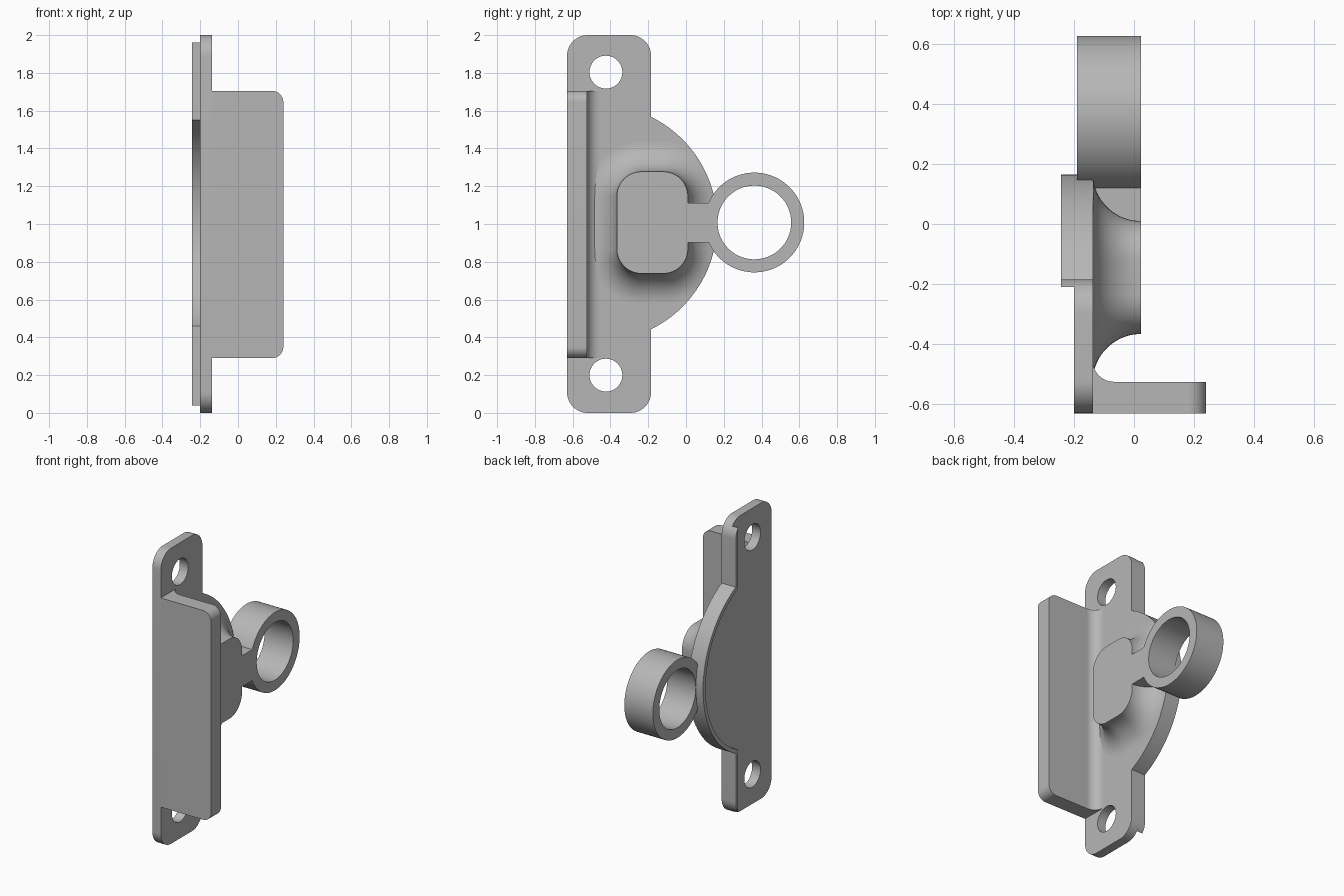
import bpy
import bmesh
from math import radians, degrees, acos, sin, cos, pi
from mathutils import Matrix, Vector

cube = bpy.data.objects.get("Cube")
if cube:
    bpy.data.objects.remove(cube, do_unlink=True)

metal = bpy.data.materials.new("plain grey metal")
metal.use_nodes = True
GREY = (0.47, 0.47, 0.47, 1)
metal.diffuse_color = GREY
metal.node_tree.nodes["Principled BSDF"].inputs["Base Color"].default_value = GREY

# Profile planes: local axes mapped to world
YZ = Matrix(((0, 0, 1, 0), (1, 0, 0, 0), (0, 1, 0, 0), (0, 0, 0, 1)))
XZ = Matrix.Rotation(pi / 2, 4, 'X')
XY = Matrix.Identity(4)


def arc(cx, cy, r, start, end, n=12):
    """Points along an arc, angles in degrees."""
    angles = [radians(start + (end - start) * i / n) for i in range(n + 1)]
    return [(cx + r * cos(a), cy + r * sin(a)) for a in angles]


def circle(cx, cy, r, n=64):
    return arc(cx, cy, r, 0, 360, n)[:-1]


def rounded(x0, x1, y0, y1, r, n=12):
    """Rounded rectangle, counter-clockwise."""
    return (arc(x1 - r, y0 + r, r, -90, 0, n) + arc(x1 - r, y1 - r, r, 0, 90, n)
            + arc(x0 + r, y1 - r, r, 90, 180, n) + arc(x0 + r, y0 + r, r, 180, 270, n))


def finish(name, mesh):
    mesh.materials.clear()
    mesh.materials.append(metal)
    mesh.shade_smooth()
    mesh.set_sharp_from_angle(angle=radians(32))
    obj = bpy.data.objects.new(name, mesh)
    bpy.context.collection.objects.link(obj)
    return obj


def prism(name, loops, low, high, plane):
    """Extrude an outline (with optional hole loops) between two depths."""
    curve = bpy.data.curves.new(name + " profile", 'CURVE')
    curve.dimensions = '2D'
    curve.fill_mode = 'BOTH'
    curve.extrude = (high - low) / 2
    for loop in loops:
        spline = curve.splines.new('POLY')
        spline.points.add(len(loop) - 1)
        for point, (u, v) in zip(spline.points, loop):
            point.co = (u, v, 0, 1)
        spline.use_cyclic_u = True
    temp = bpy.data.objects.new(name + " profile", curve)
    bpy.context.collection.objects.link(temp)
    graph = bpy.context.evaluated_depsgraph_get()
    mesh = bpy.data.meshes.new_from_object(temp.evaluated_get(graph))
    bpy.data.objects.remove(temp, do_unlink=True)
    mesh.transform(plane @ Matrix.Translation((0, 0, (low + high) / 2)))
    bm = bmesh.new()
    bm.from_mesh(mesh)
    bmesh.ops.remove_doubles(bm, verts=bm.verts, dist=0.0001)
    bmesh.ops.recalc_face_normals(bm, faces=bm.faces)
    bm.to_mesh(mesh)
    bm.free()
    return finish(name, mesh)


# Shared dimensions
BACK, FACE, TOP = -0.2, -0.137, 0.023
FRONT, EDGE, CORNER = -0.63, -0.185, 0.11
BULGE_Y, BULGE_R, MID = -0.462, 0.627, 1.005
sweep = degrees(acos((EDGE - BULGE_Y) / BULGE_R))
bulge = arc(BULGE_Y, MID, BULGE_R, -sweep, sweep, 48)

# Mounting plate with round bulge and two screw holes
c = CORNER
outline = (arc(EDGE - c, c, c, -90, 0) + bulge + arc(EDGE - c, 2 - c, c, 0, 90)
           + arc(FRONT + c, 2 - c, c, 90, 180) + arc(FRONT + c, c, c, 180, 270))
holes = [circle(-0.424, z, 0.087, 48) for z in (0.2, 1.804)]
prism("mounting_plate", [outline] + holes, BACK, FACE, YZ)

# Thin raised lip on the back, following the plate's rear edge
INNER, INNER_R = -0.21, 0.6
cut = degrees(acos((INNER - EDGE + c) / c))
inner_sweep = degrees(acos((INNER - BULGE_Y) / INNER_R))
lip = (arc(EDGE - c, c, c, -cut, 0) + bulge + arc(EDGE - c, 2 - c, c, 0, cut)
       + arc(BULGE_Y, MID, INNER_R, inner_sweep, -inner_sweep, 48))
prism("back_lip", [lip], -0.243, BACK, YZ)

# Front flange with rounded outer corners
z0, z1, r, tip = 0.29, 1.705, 0.06, 0.24
INSIDE = -0.525
flange = ([(BACK, z0)] + arc(tip - r, z0 + r, r, -90, 0)
          + arc(tip - r, z1 - r, r, 0, 90) + [(BACK, z1)])
prism("front_flange", [flange], -INSIDE, -FRONT, XZ)

# Concave fillet between flange and plate
r = 0.07
fillet = [(FACE - 0.01, INSIDE - 0.01)] + [(FACE + r, INSIDE - 0.01)] \
    + arc(FACE + r, INSIDE + r, r, 270, 180) + [(FACE - 0.01, INSIDE + r)]
prism("flange_fillet", [fillet], z0, z1, XY)

# Boss flaring down to the plate, trimmed to the bulge edge
bm = bmesh.new()
flare = TOP - FACE
centre = Vector((BULGE_Y, MID))
rings = []
STEPS = 20
for i in range(STEPS + 1):
    t = pi / 2 * i / STEPS
    grow, x = flare * (1 - cos(t)), TOP - flare * sin(t)
    ring = []
    for p in rounded(-0.366 - grow, 0.01 + grow, 0.738 - grow, 1.277 + grow, 0.13 + grow):
        offset = Vector(p) - centre
        if offset.length > BULGE_R:
            offset = offset.normalized() * BULGE_R
        y, z = centre + offset
        ring.append(bm.verts.new((x, max(y, INSIDE), z)))
    rings.append(ring)
for upper, lower in zip(rings, rings[1:]):
    for k in range(len(upper)):
        n = (k + 1) % len(upper)
        bm.faces.new((upper[k], lower[k], lower[n], upper[n]))
bm.faces.new(rings[0])
bm.faces.new(rings[-1][::-1])
bmesh.ops.recalc_face_normals(bm, faces=bm.faces)
boss_mesh = bpy.data.meshes.new("flared_boss")
bm.to_mesh(boss_mesh)
bm.free()
finish("flared_boss", boss_mesh)

# Neck and pull ring
neck = [(-0.06, 0.902), (0.13, 0.902), (0.13, 1.112), (-0.06, 1.112)]
prism("ring_neck", [neck], FACE, TOP, YZ)
prism("pull_ring", [circle(0.362, 1.008, 0.264, 96), circle(0.362, 1.008, 0.195, 96)],
      -0.19, TOP, YZ)
